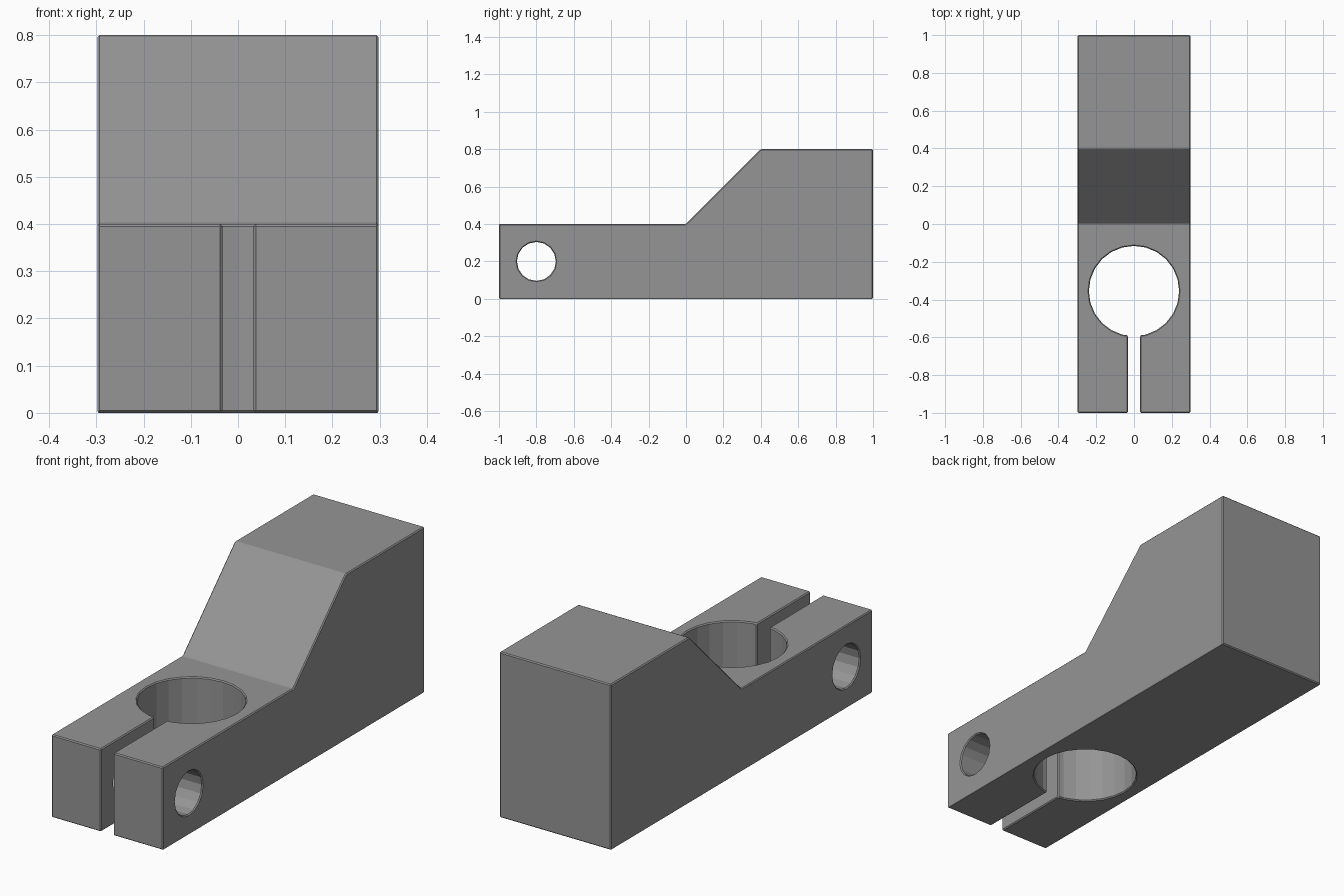
import bpy, bmesh, math
from mathutils import Matrix

cube = bpy.data.objects.get("Cube")
if cube:
    bpy.data.objects.remove(cube, do_unlink=True)

HALF_WIDTH = 0.298

grey = bpy.data.materials.new("machined grey")
grey.use_nodes = True
grey.diffuse_color = (0.3, 0.3, 0.3, 1)
grey.node_tree.nodes["Principled BSDF"].inputs["Base Color"].default_value = (0.3, 0.3, 0.3, 1)


def add_object(name, bm):
    bmesh.ops.recalc_face_normals(bm, faces=bm.faces)
    mesh = bpy.data.meshes.new(name)
    bm.to_mesh(mesh)
    bm.free()
    mesh.materials.append(grey)
    obj = bpy.data.objects.new(name, mesh)
    bpy.context.collection.objects.link(obj)
    return obj


def cylinder(name, location, radius, depth, sides, rotation=Matrix()):
    bm = bmesh.new()
    bmesh.ops.create_cone(bm, cap_ends=True, segments=sides, radius1=radius, radius2=radius,
                          depth=depth, matrix=Matrix.Translation(location) @ rotation)
    return add_object(name, bm)


# Clamp body: side profile (y, z) extruded across the width
profile = [(-1, 0), (1, 0), (1, 0.8), (0.4, 0.8), (0, 0.4), (-1, 0.4)]
bm = bmesh.new()
face = bm.faces.new([bm.verts.new((-HALF_WIDTH, y, z)) for y, z in profile])
side = bmesh.ops.extrude_face_region(bm, geom=[face])["geom"]
bmesh.ops.translate(bm, vec=(2 * HALF_WIDTH, 0, 0),
                    verts=[v for v in side if isinstance(v, bmesh.types.BMVert)])
body = add_object("clamp_body", bm)

# Cutters: clamping bore, front slot and cross bolt hole
bore = cylinder("bore_cutter", (0, -0.355, 0.2), 0.239, 1, 24)
bolt = cylinder("bolt_hole_cutter", (0, -0.8, 0.2), 0.104, 1, 16,
                Matrix.Rotation(math.pi / 2, 4, "Y"))
bm = bmesh.new()
bmesh.ops.create_cube(bm, size=1, matrix=Matrix.Translation((0, -0.755, 0.2))
                      @ Matrix.Diagonal((0.066, 0.8, 1, 1)))
slot = add_object("slot_cutter", bm)

for cutter in (bore, slot, bolt):
    cutter.hide_render = True
    cut = body.modifiers.new(cutter.name, "BOOLEAN")
    cut.operation = "DIFFERENCE"
    cut.solver = "EXACT"
    cut.object = cutter

# Fine chamfer on every sharp edge
chamfer = body.modifiers.new("edge_chamfer", "BEVEL")
chamfer.width = 0.005
chamfer.segments = 1
chamfer.limit_method = "ANGLE"
chamfer.angle_limit = math.radians(35)

# Bake the cuts and remove the cutters
bpy.context.view_layer.update()
evaluated = body.evaluated_get(bpy.context.evaluated_depsgraph_get())
finished = bpy.data.meshes.new_from_object(evaluated)
body.modifiers.clear()
body.data = finished
for cutter in (bore, slot, bolt):
    bpy.data.objects.remove(cutter, do_unlink=True)
